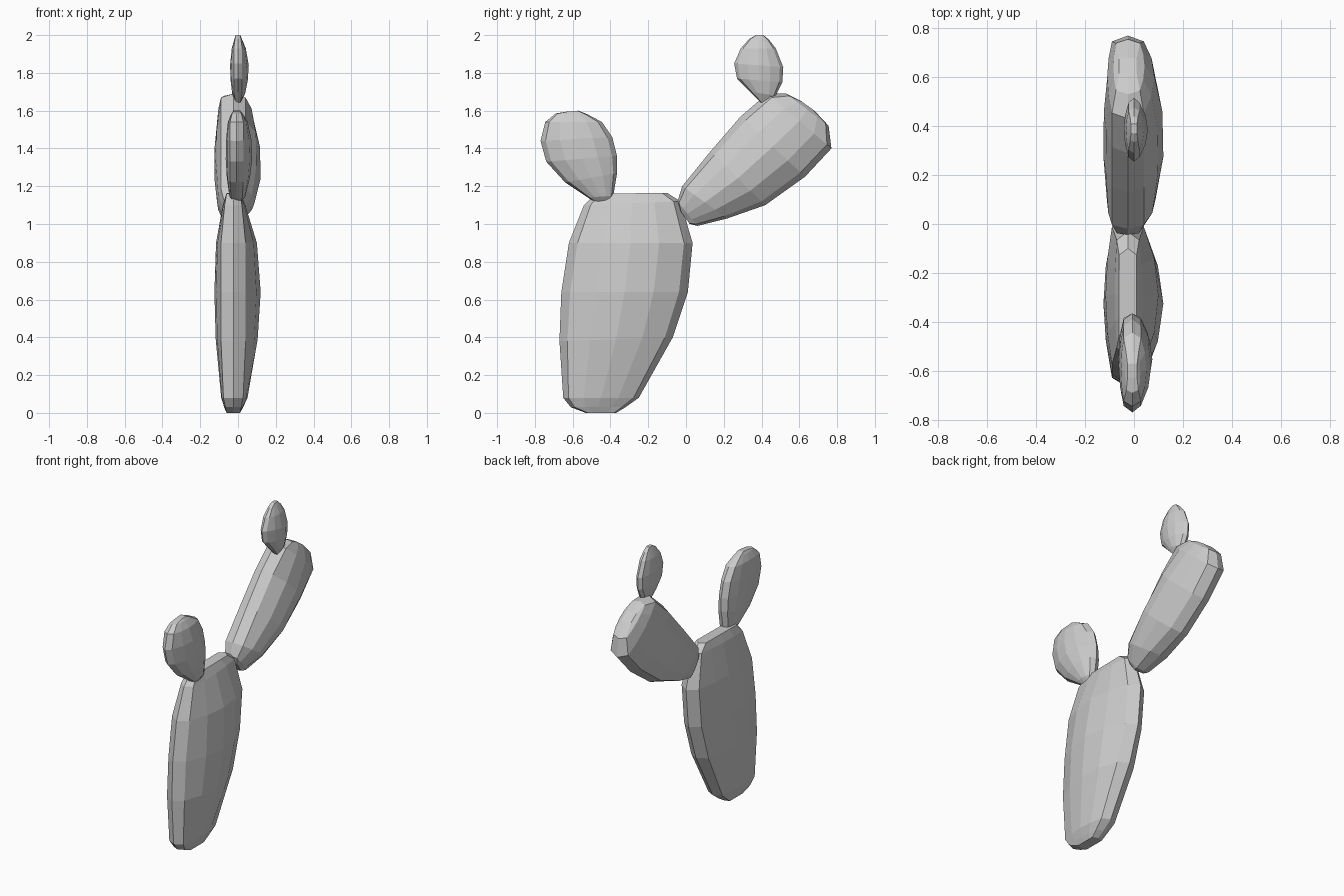
import bpy, bmesh

# cross-section of a pad: (position across the width -1..1, bulge 0..1)
FACE = [(-0.86, 0.0), (-0.46, 0.72), (0.0, 1.0), (0.46, 0.72), (0.86, 0.0)]


def pad(name, stations, rim_x, rim_half, left, right):
    """Loft a flat cactus pad through stations (y0, z0, y1, z1, fullness)."""
    bm = bmesh.new()
    rings = []
    for y0, z0, y1, z1, full in stations:
        rim = rim_half * min(1.0, 0.55 + full)
        section = [(-1, rim_x)]
        section += [(u, rim_x + rim + b * full * (right - rim_x - rim)) for u, b in FACE]
        section += [(1, rim_x)]
        section += [(u, rim_x - rim - b * full * (rim_x - rim - left)) for u, b in reversed(FACE)]
        rings.append([bm.verts.new((x, y0 + (y1 - y0) * (u + 1) / 2,
                                    z0 + (z1 - z0) * (u + 1) / 2)) for u, x in section])
    for a, b in zip(rings, rings[1:]):
        for i in range(len(a)):
            j = (i + 1) % len(a)
            bm.faces.new((a[i], a[j], b[j], b[i]))
    bm.faces.new(rings[0])
    bm.faces.new(rings[-1])
    bmesh.ops.recalc_face_normals(bm, faces=bm.faces)
    mesh = bpy.data.meshes.new(name)
    bm.to_mesh(mesh)
    bm.free()
    obj = bpy.data.objects.new(name, mesh)
    bpy.context.collection.objects.link(obj)


# large base pad
pad("trunk_pad", [
    (-0.53, 0.00, -0.37, 0.00, 0.0),
    (-0.61, 0.03, -0.32, 0.03, 0.1),
    (-0.65, 0.08, -0.25, 0.08, 0.25),
    (-0.67, 0.38, -0.07, 0.40, 0.8),
    (-0.66, 0.64, 0.01, 0.64, 1.0),
    (-0.62, 0.90, 0.035, 0.90, 0.75),
    (-0.54, 1.10, -0.03, 1.12, 0.15),
    (-0.48, 1.16, -0.10, 1.165, 0.0)], -0.025, 0.065, -0.125, 0.12)

# big leaning pad
pad("branch_pad", [
    (-0.03, 1.07, 0.02, 1.00, 0.0),
    (-0.045, 1.12, 0.06, 0.99, 0.15),
    (-0.02, 1.20, 0.22, 1.03, 0.6),
    (0.13, 1.385, 0.42, 1.10, 1.0),
    (0.29, 1.57, 0.63, 1.25, 0.95),
    (0.43, 1.69, 0.77, 1.40, 0.55),
    (0.53, 1.69, 0.755, 1.52, 0.2),
    (0.61, 1.65, 0.68, 1.60, 0.0)], -0.025, 0.065, -0.125, 0.12)

# small pad on the branch
pad("top_bud_pad", [
    (0.40, 1.64, 0.445, 1.65, 0.0),
    (0.34, 1.70, 0.475, 1.68, 0.45),
    (0.27, 1.77, 0.51, 1.75, 0.85),
    (0.255, 1.85, 0.515, 1.83, 1.0),
    (0.29, 1.93, 0.475, 1.93, 0.55),
    (0.335, 1.98, 0.44, 1.975, 0.15),
    (0.37, 2.00, 0.41, 2.00, 0.0)], 0.0, 0.022, -0.042, 0.057)

# small pad on the trunk
pad("side_bud_pad", [
    (-0.48, 1.115, -0.42, 1.11, 0.0),
    (-0.52, 1.14, -0.385, 1.15, 0.3),
    (-0.64, 1.22, -0.365, 1.27, 0.75),
    (-0.74, 1.33, -0.365, 1.36, 1.0),
    (-0.77, 1.44, -0.39, 1.46, 0.9),
    (-0.745, 1.54, -0.445, 1.54, 0.5),
    (-0.69, 1.585, -0.52, 1.58, 0.15),
    (-0.63, 1.595, -0.57, 1.60, 0.0)], -0.007, 0.035, -0.065, 0.075)
